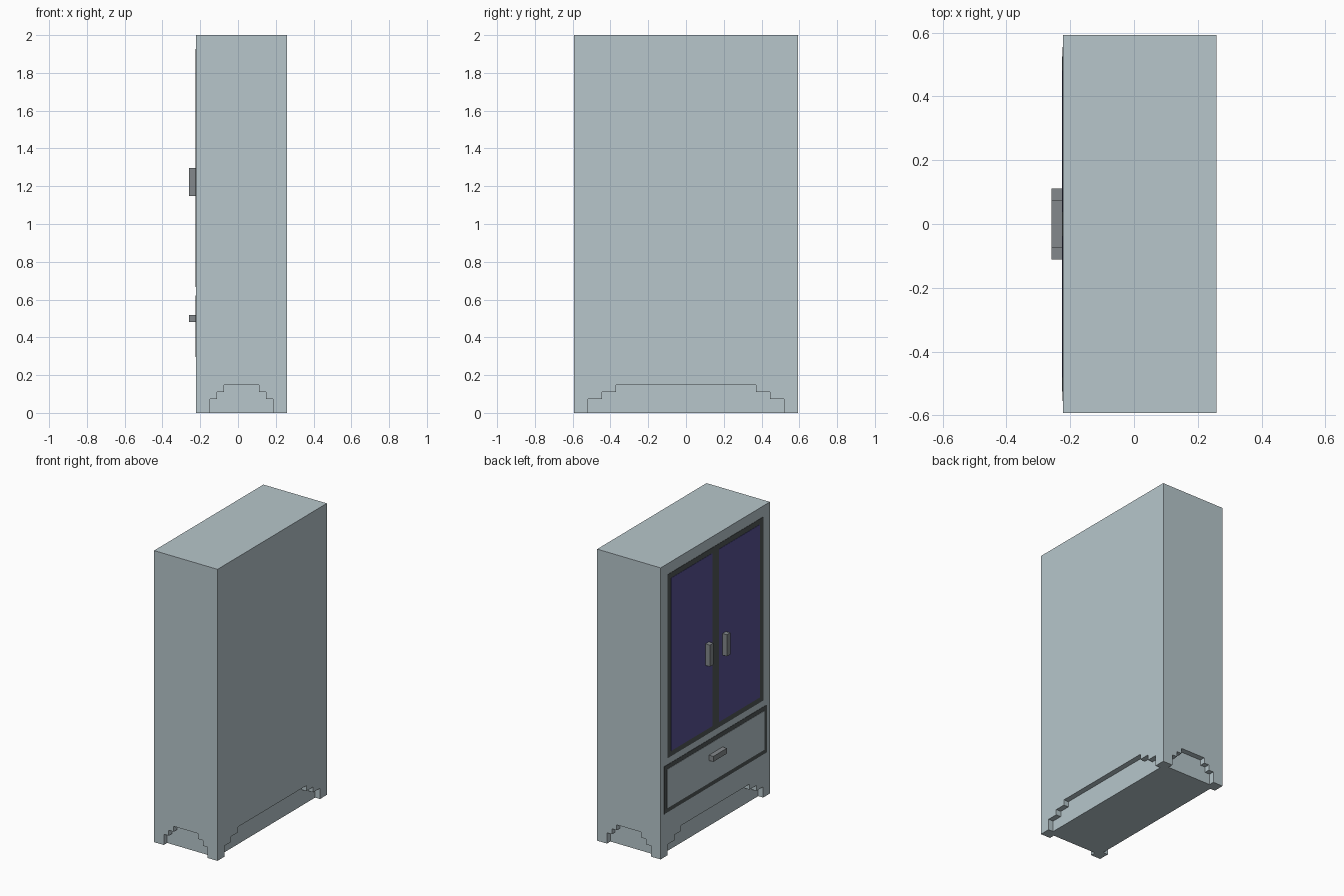
import bpy, bmesh
from mathutils import Vector

if "Cube" in bpy.data.objects:
    bpy.data.objects.remove(bpy.data.objects["Cube"])

U = 2.0 / 54                      # grid unit of the blocky style
X0, X1 = -6 * U, 7 * U            # door side and plain side of the case
Y = 16 * U                        # half width


def material(name, rgb):
    lin = [((c / 255 + 0.055) / 1.055) ** 2.4 for c in rgb]
    m = bpy.data.materials.new(name)
    m.diffuse_color = (*lin, 1)
    m.use_nodes = True
    m.node_tree.nodes["Principled BSDF"].inputs["Base Color"].default_value = m.diffuse_color
    return m


PALE = material("pale grey", (183, 198, 203))
DARK = material("dark grey", (80, 86, 87))
BLUE = material("dark blue", (88, 83, 149))
STEEL = material("steel grey", (132, 137, 140))


def add(name, bm, mat):
    bmesh.ops.recalc_face_normals(bm, faces=bm.faces)
    me = bpy.data.meshes.new(name)
    bm.to_mesh(me)
    bm.free()
    me.materials.append(mat)
    ob = bpy.data.objects.new(name, me)
    bpy.context.collection.objects.link(ob)
    return ob


def box(name, lo, hi, mat):
    bm = bmesh.new()
    bmesh.ops.create_cube(bm, size=1)
    lo, hi = Vector(lo), Vector(hi)
    for v in bm.verts:
        v.co = (lo + hi) / 2 + v.co * (hi - lo)
    return add(name, bm, mat)


def arch_cutter(name, half, steps, place, a, b):
    """Stepped arch extruded from depth a to depth b."""
    s, h = [half - i * U for i in steps], (2 * U, 3 * U, 4 * U)
    side = [(s[0], -U), (s[0], h[0]), (s[1], h[0]), (s[1], h[1]), (s[2], h[1]), (s[2], h[2])]
    profile = side + [(-p, z) for p, z in reversed(side)]
    bm = bmesh.new()
    f = bm.faces.new([bm.verts.new(place(p, a, z)) for p, z in profile])
    ext = bmesh.ops.extrude_face_region(bm, geom=[f])
    shift = Vector(place(0, b, 0)) - Vector(place(0, a, 0))
    bmesh.ops.translate(bm, verts=[g for g in ext["geom"] if isinstance(g, bmesh.types.BMVert)], vec=shift)
    ob = add(name, bm, PALE)
    ob.hide_render = True
    ob.hide_viewport = True
    ob.display_type = 'WIRE'
    return ob


# Case with shallow stepped arches cut at the foot of all four sides
case = box("cabinet_case", (X0, -Y, 0), (X1, Y, 2), PALE)
long_side = lambda p, d, z: (d, p, z)
short_side = lambda p, d, z: (p + (X0 + X1) / 2, d, z)
cutters = [
    arch_cutter("door_side_arch", Y, (2, 4, 6), long_side, X0 - U, X0 + U),
    arch_cutter("plain_side_arch", Y, (2, 4, 6), long_side, X1 - U, X1 + U),
    arch_cutter("left_end_arch", 6.5 * U, (2, 3, 4), short_side, -Y - U, -Y + U),
    arch_cutter("right_end_arch", 6.5 * U, (2, 3, 4), short_side, Y - U, Y + U),
]
for c in cutters:
    mod = case.modifiers.new(c.name, 'BOOLEAN')
    mod.operation = 'DIFFERENCE'
    mod.solver = 'EXACT'
    mod.object = c


def plate(name, y0, y1, z0, z1, thick, mat):
    return box(name, (X0 - thick, y0 * U, z0 * U), (X0 + 0.002, y1 * U, z1 * U), mat)


# Doors: dark frame with two blue panels, and upright handles
plate("door_frame", -14, 14, 18, 52, 0.002, DARK)
for side, y0, hy in (("left", 1, 2), ("right", -13, -3)):
    plate(side + "_door_panel", y0, y0 + 12, 19, 51, 0.004, BLUE)
    plate(side + "_door_handle", hy, hy + 1, 31, 35, U, STEEL)

# Drawer: dark border, pale front and a flat handle
plate("drawer_border", -15, 15, 8, 16.8, 0.002, DARK)
plate("drawer_front", -14.2, 14.2, 8.8, 16, 0.004, PALE)
plate("drawer_handle", -2, 2, 13, 14, U, STEEL)
